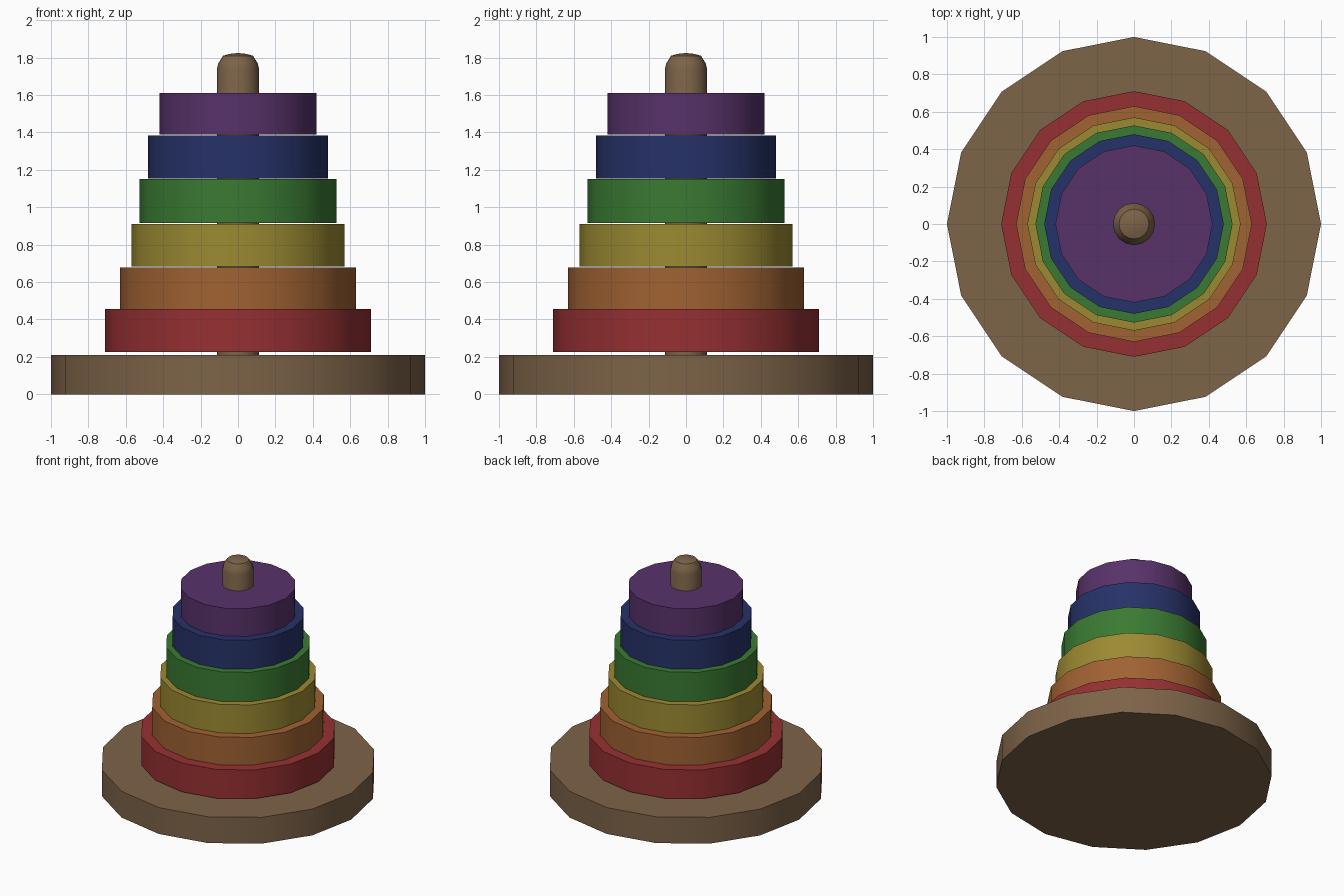
import bpy, bmesh, math

if "Cube" in bpy.data.objects:
    bpy.data.objects.remove(bpy.data.objects["Cube"])

SIDES = 16


def material(name, rgb):
    """Flat material from 0-255 sRGB values."""
    m = bpy.data.materials.new(name)
    lin = [((c / 255 + 0.055) / 1.055) ** 2.4 for c in rgb]
    m.diffuse_color = (*lin, 1)
    m.use_nodes = True
    m.node_tree.nodes["Principled BSDF"].inputs["Base Color"].default_value = m.diffuse_color
    return m


def lathe(name, profile, mat):
    """Spin a (radius, z) profile that starts and ends on the axis."""
    bm = bmesh.new()
    verts = [bm.verts.new((r, 0, z)) for r, z in profile]
    edges = [bm.edges.new(pair) for pair in zip(verts, verts[1:])]
    bmesh.ops.spin(bm, geom=verts + edges, cent=(0, 0, 0), axis=(0, 0, 1),
                   angle=2 * math.pi, steps=SIDES, use_merge=True)
    bmesh.ops.remove_doubles(bm, verts=bm.verts, dist=1e-4)
    bmesh.ops.recalc_face_normals(bm, faces=bm.faces)
    mesh = bpy.data.meshes.new(name)
    bm.to_mesh(mesh)
    bm.free()
    mesh.materials.append(mat)
    obj = bpy.data.objects.new(name, mesh)
    bpy.context.collection.objects.link(obj)
    bpy.ops.object.select_all(action='DESELECT')
    obj.select_set(True)
    bpy.context.view_layer.objects.active = obj
    bpy.ops.object.shade_smooth_by_angle(angle=math.radians(30))
    return obj


def disc(name, radius, z0, z1, mat):
    return lathe(name, [(0, z0), (radius, z0), (radius, z1), (0, z1)], mat)


# Wooden base and round-topped peg
wood = material("wood brown", (125, 99, 72))
disc("base", 1.0, 0, 0.21, wood)
lathe("peg", [(0, 0.2), (0.113, 0.2), (0.113, 1.74), (0.105, 1.77),
              (0.08, 1.81), (0.045, 1.82), (0, 1.825)], wood)

# Stacked rings: colour, sRGB, radius, bottom, top
rings = [
    ("red", (150, 48, 50), 0.71, 0.225, 0.455),
    ("orange", (160, 98, 50), 0.63, 0.457, 0.678),
    ("yellow", (156, 138, 50), 0.57, 0.682, 0.91),
    ("green", (58, 122, 50), 0.527, 0.915, 1.15),
    ("blue", (38, 50, 104), 0.48, 1.153, 1.385),
    ("purple", (88, 50, 106), 0.42, 1.388, 1.61),
]
for colour, rgb, radius, z0, z1 in rings:
    disc(colour + "_ring", radius, z0, z1, material(colour, rgb))
